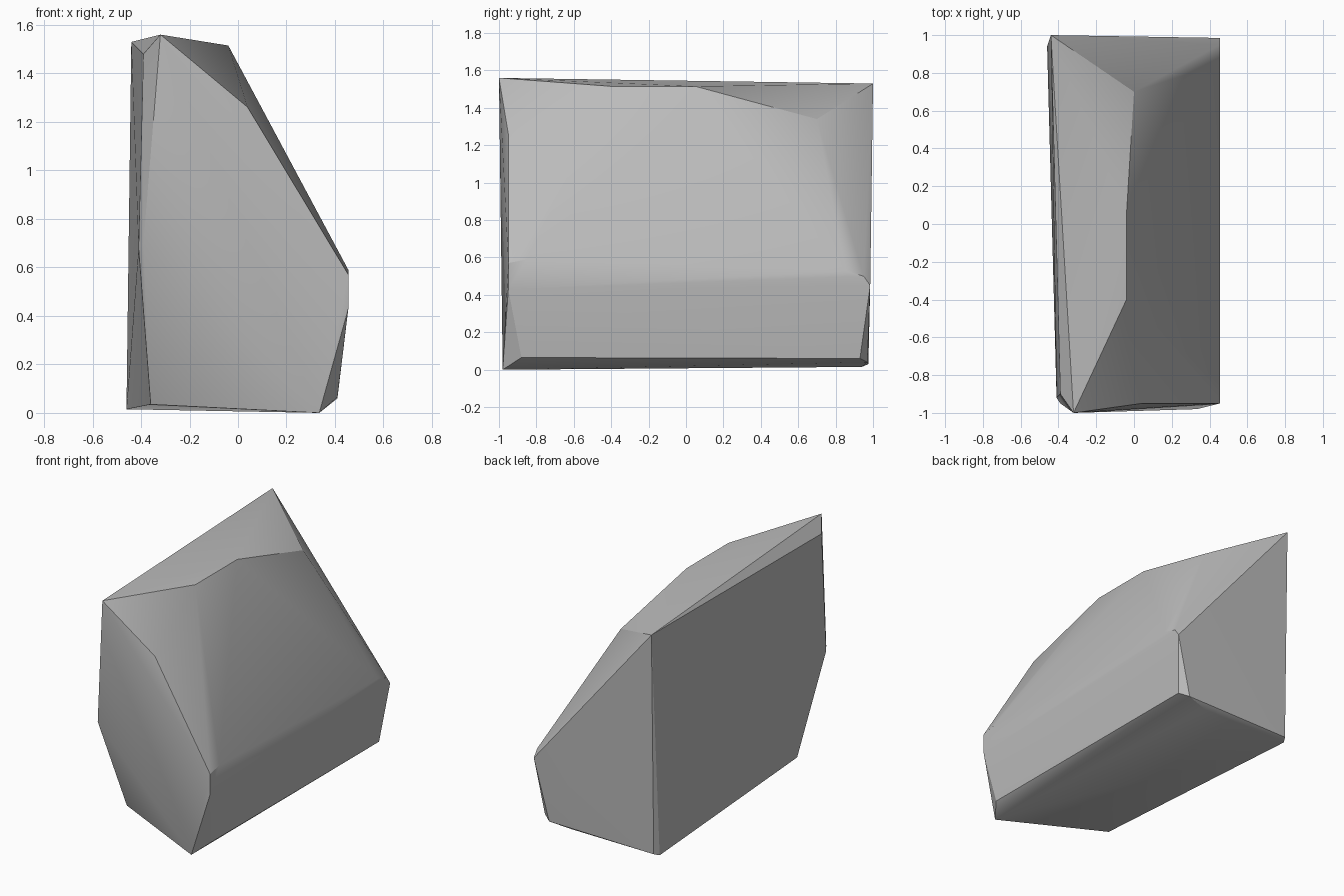
import bpy
import bmesh

# Remove the default cube
cube = bpy.data.objects.get("Cube")
if cube:
    bpy.data.objects.remove(cube, do_unlink=True)


def make_material(name, colour):
    material = bpy.data.materials.new(name)
    material.use_nodes = True
    material.diffuse_color = colour
    shader = material.node_tree.nodes["Principled BSDF"]
    shader.inputs["Base Color"].default_value = colour
    shader.inputs["Roughness"].default_value = 0.9
    return material


def make_hull(name, corner_groups, material):
    """Wrap a tight convex skin around groups of corner points."""
    bm = bmesh.new()
    for group in corner_groups:
        for corner in group:
            bm.verts.new(corner)
    hull = bmesh.ops.convex_hull(bm, input=bm.verts[:])
    spare = set(hull["geom_interior"] + hull["geom_unused"])
    loose = [item for item in spare if isinstance(item, bmesh.types.BMVert)]
    bmesh.ops.delete(bm, geom=loose, context="VERTS")
    bmesh.ops.recalc_face_normals(bm, faces=bm.faces[:])

    mesh = bpy.data.meshes.new(name)
    bm.to_mesh(mesh)
    bm.free()
    mesh.materials.append(material)
    rock = bpy.data.objects.new(name, mesh)
    bpy.context.collection.objects.link(rock)

    # Soft shading over gentle bends, crisp chipped edges
    bpy.ops.object.select_all(action="DESELECT")
    rock.select_set(True)
    bpy.context.view_layer.objects.active = rock
    bpy.ops.object.shade_smooth_by_angle(angle=0.52)
    return rock


# Peak ridge: front tip, back tip, and the worn shoulder between them
peak = [
    (-0.32, -1.0, 1.56), (-0.44, 1.0, 1.53),
    (-0.04, -0.4, 1.515), (-0.04, 0.05, 1.515), (0.0, 0.7, 1.34),
]

# Chipped front end
front = [
    (0.04, -0.95, 1.26), (-0.39, -0.9, 1.48),
    (-0.39, -0.95, 0.7), (-0.41, -0.92, 0.68),
]

# Upright belt along the sloping side
belt = [
    (0.455, -0.95, 0.57), (0.455, -0.95, 0.43), (0.455, -0.85, 0.59),
    (0.455, 0.85, 0.53), (0.455, 0.95, 0.5), (0.455, 0.985, 0.45),
]

# Underside rim
base = [
    (0.335, -0.98, 0.0), (0.41, -0.88, 0.065),
    (0.41, 0.93, 0.06), (0.35, 0.97, 0.04), (0.2, 0.94, 0.015),
    (-0.46, 0.94, 0.015), (-0.44, 0.975, 0.03), (-0.36, -0.68, 0.035),
]

stone_grey = make_material("stone_grey", (0.5, 0.5, 0.5, 1.0))
make_hull("rock", [peak, front, belt, base], stone_grey)
